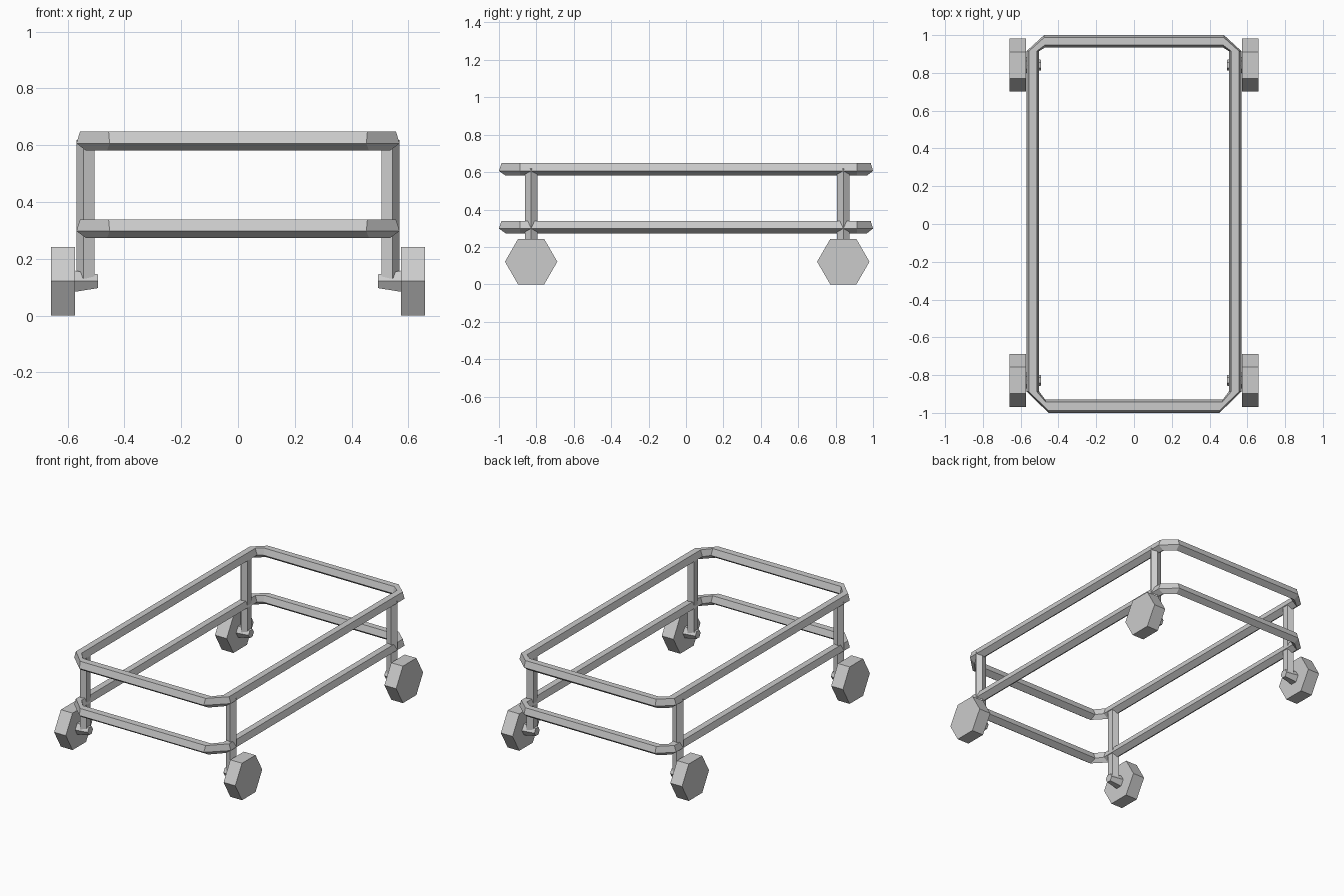
import bpy
import bmesh
from math import cos, sin, pi, radians
from mathutils import Vector

cube = bpy.data.objects.get("Cube")
if cube:
    bpy.data.objects.remove(cube)

metal = bpy.data.materials.new("light_grey_metal")
metal.use_nodes = True
GREY = (0.6, 0.6, 0.6, 1)
metal.diffuse_color = GREY
metal.node_tree.nodes["Principled BSDF"].inputs["Base Color"].default_value = GREY

UP = Vector((0, 0, 1))
OUT = Vector((1, 0, 0))
BACK = Vector((0, 1, 0))


def ring(centre, u, v, sides, start=0):
    """Polygon around centre, spanned by the radius vectors u and v."""
    angles = [radians(start) + 2 * pi * i / sides for i in range(sides)]
    return [Vector(centre) + u * cos(a) + v * sin(a) for a in angles]


def loft(name, rings, closed=False):
    """Skin a list of rings, either as a loop or with capped ends."""
    bm = bmesh.new()
    loops = [[bm.verts.new(p) for p in r] for r in rings]
    pairs = list(zip(loops, loops[1:]))
    if closed:
        pairs.append((loops[-1], loops[0]))
    else:
        bm.faces.new(loops[0])
        bm.faces.new(loops[-1])
    for a, b in pairs:
        for i in range(len(a)):
            j = (i + 1) % len(a)
            bm.faces.new((a[i], a[j], b[j], b[i]))
    bmesh.ops.recalc_face_normals(bm, faces=bm.faces)
    mesh = bpy.data.meshes.new(name)
    bm.to_mesh(mesh)
    bm.free()
    mesh.materials.append(metal)
    obj = bpy.data.objects.new(name, mesh)
    bpy.context.collection.objects.link(obj)


# Rails: five-sided tubes on a rectangle with clipped corners
# Each corner joint is an inner point and an outer point on the left half
joints = [((0.47, -0.93), (0.452, -1.0)), ((0.502, -0.887), (0.569, -0.887)),
          ((0.502, 0.915), (0.569, 0.915)), ((0.47, 0.935), (0.476, 1.0))]
joints += [tuple((-x, y) for x, y in j) for j in reversed(joints)]


def rail(name, z, radius):
    rings = []
    for inner, outer in joints:
        a, b = Vector((*inner, z)), Vector((*outer, z))
        half = (b - a) / 2 / cos(radians(18))
        rings.append(ring((a + b) / 2, half, UP * radius, 5, -90))
    loft(name, rings, closed=True)


rail("upper_rail", 0.618, 0.037)
rail("lower_rail", 0.309, 0.036)

# Posts, axles and wheels at the four corners
for side, sx in (("left", 1), ("right", -1)):
    for end, y in (("front", -0.828), ("back", 0.841)):
        tag = f"{end}_{side}_"

        def across(x, radius):
            return ring((sx * x, y, 0.121), BACK * radius, UP * radius, 6)

        def level(z):
            return ring((sx * 0.534, y, z), OUT * sx * 0.035, BACK * 0.035, 5)

        loft(tag + "post", [level(0.13), level(0.618)])
        loft(tag + "axle", [across(0.493, 0.028), across(0.58, 0.044)])
        loft(tag + "wheel", [across(0.573, 0.14), across(0.658, 0.14)])
